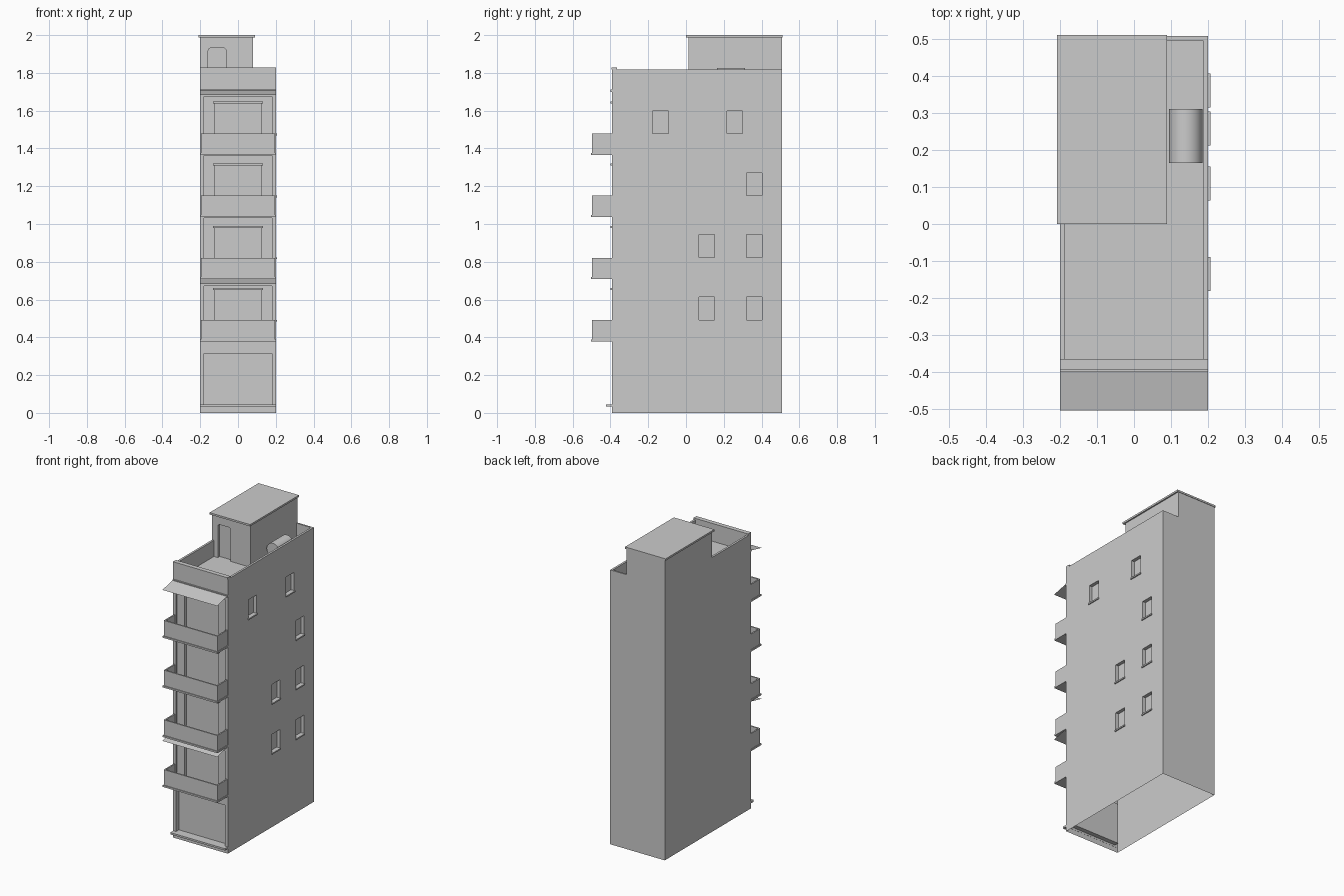
import bpy, bmesh, math
from mathutils import Vector

if "Cube" in bpy.data.objects:
    bpy.data.objects.remove(bpy.data.objects["Cube"])


def box(name, lo, hi, round_top=0.0):
    lo, hi = Vector(lo), Vector(hi)
    bm = bmesh.new()
    bmesh.ops.create_cube(bm, size=1)
    for v in bm.verts:
        v.co = Vector([(lo[i] + hi[i]) / 2 + v.co[i] * (hi[i] - lo[i]) for i in range(3)])
    if round_top:
        top = [e for e in bm.edges if all(abs(v.co.z - hi.z) < 1e-5 for v in e.verts)
               and abs(e.verts[0].co.x - e.verts[1].co.x) < 1e-5]
        bmesh.ops.bevel(bm, geom=top, offset=round_top, segments=4, profile=0.5, affect='EDGES')
    return to_object(name, bm)


def to_object(name, bm):
    me = bpy.data.meshes.new(name)
    bm.to_mesh(me)
    bm.free()
    ob = bpy.data.objects.new(name, me)
    bpy.context.collection.objects.link(ob)
    return ob


def cut(ob, lo, hi, round_top=0.0):
    cutter = box("cutter", lo, hi, round_top)
    cutter.hide_render = True
    mod = ob.modifiers.new("cut", 'BOOLEAN')
    mod.operation, mod.solver, mod.object = 'DIFFERENCE', 'EXACT', cutter
    bpy.context.view_layer.objects.active = ob
    bpy.ops.object.modifier_apply(modifier=mod.name)
    bpy.data.objects.remove(cutter, do_unlink=True)


FRONT, BACK, DECK, TOP = -0.392, 0.508, 1.71, 1.817

# main body with roof terrace pocket and space for the stair house
body = box("building_body", (-0.2, FRONT, 0), (0.2, BACK, TOP))
cut(body, (-0.186, -0.365, DECK), (0.186, 0.497, 2.1))
cut(body, (-0.3, 0.014, DECK), (0.08, 0.6, 2.1))

# garage opening and entrance step
cut(body, (-0.18, -0.6, 0.045), (0.18, FRONT + 0.03, 0.315))
box("entrance_step", (-0.2, -0.423, 0.033), (0.2, FRONT + 0.001, 0.045))

# floors: recessed front, balcony door, lintel and balcony
for i, z in enumerate((0.378, 0.708, 1.037, 1.366)):
    head = z + (0.295, 0.325, 0.325, 0.31)[i]
    door = z + 0.272
    cut(body, (-0.18, -0.6, z + 0.01), (0.18, FRONT + 0.012, head))
    cut(body, (-0.125, -0.6, z + 0.01), (0.125, FRONT + 0.034, door))
    box(f"lintel_{i}", (-0.133, -0.4, door), (0.133, FRONT + 0.013, door + 0.01))
    box(f"balcony_floor_{i}", (-0.2, -0.503, z), (0.2, FRONT, z + 0.011))
    rail = box(f"balcony_wall_{i}", (-0.196, -0.497, z + 0.011), (0.196, FRONT, z + 0.113))
    cut(rail, (-0.187, -0.488, z - 0.1), (0.187, 0, z + 0.3))

# sloping awnings, single sheets
for i, z in enumerate((0.708, 1.708)):
    bm = bmesh.new()
    pts = [(-0.2, FRONT, z), (-0.2, -0.505, z - 0.025), (0.2, -0.505, z - 0.025), (0.2, FRONT, z)]
    bm.faces.new([bm.verts.new(p) for p in pts])
    to_object(f"awning_{i}", bm)

# front cornice and parapet cap
box("front_cornice", (-0.2, -0.4, 1.7), (0.2, FRONT, 1.712))
box("parapet_cap", (-0.2, -0.395, TOP), (0.2, -0.365, 1.828))

# side windows with sills
windows = [(-0.135, 1.475), (0.258, 1.475), (0.361, 1.147), (0.11, 0.82),
           (0.361, 0.82), (0.11, 0.49), (0.361, 0.49)]
for i, (y, z) in enumerate(windows):
    cut(body, (0.178, y - 0.042, z), (0.3, y + 0.042, z + 0.124))
    box(f"window_sill_{i}", (0.178, y - 0.046, z - 0.006), (0.207, y + 0.046, z + 0.003))

# the shell is open underneath
bm = bmesh.new()
bm.from_mesh(body.data)
floor = [f for f in bm.faces if all(v.co.z < 1e-4 for v in f.verts)]
bmesh.ops.delete(bm, geom=floor, context='FACES')
bm.to_mesh(body.data)
bm.free()

# stair house on the roof, with doorway and roof slab
house = box("stair_house", (-0.2, 0.014, DECK), (0.08, BACK, 1.988))
cut(house, (-0.158, -0.1, DECK - 0.02), (-0.063, 0.034, 1.932), 0.015)
box("stair_house_roof", (-0.208, 0.0, 1.988), (0.089, 0.511, 2.0))

# water tank lying along y
bpy.ops.mesh.primitive_cylinder_add(vertices=32, radius=0.045, depth=0.147,
                                    location=(0.14, 0.238, 1.782), rotation=(math.pi / 2, 0, 0))
tank = bpy.context.object
tank.name = "water_tank"
bpy.ops.object.shade_smooth_by_angle()
